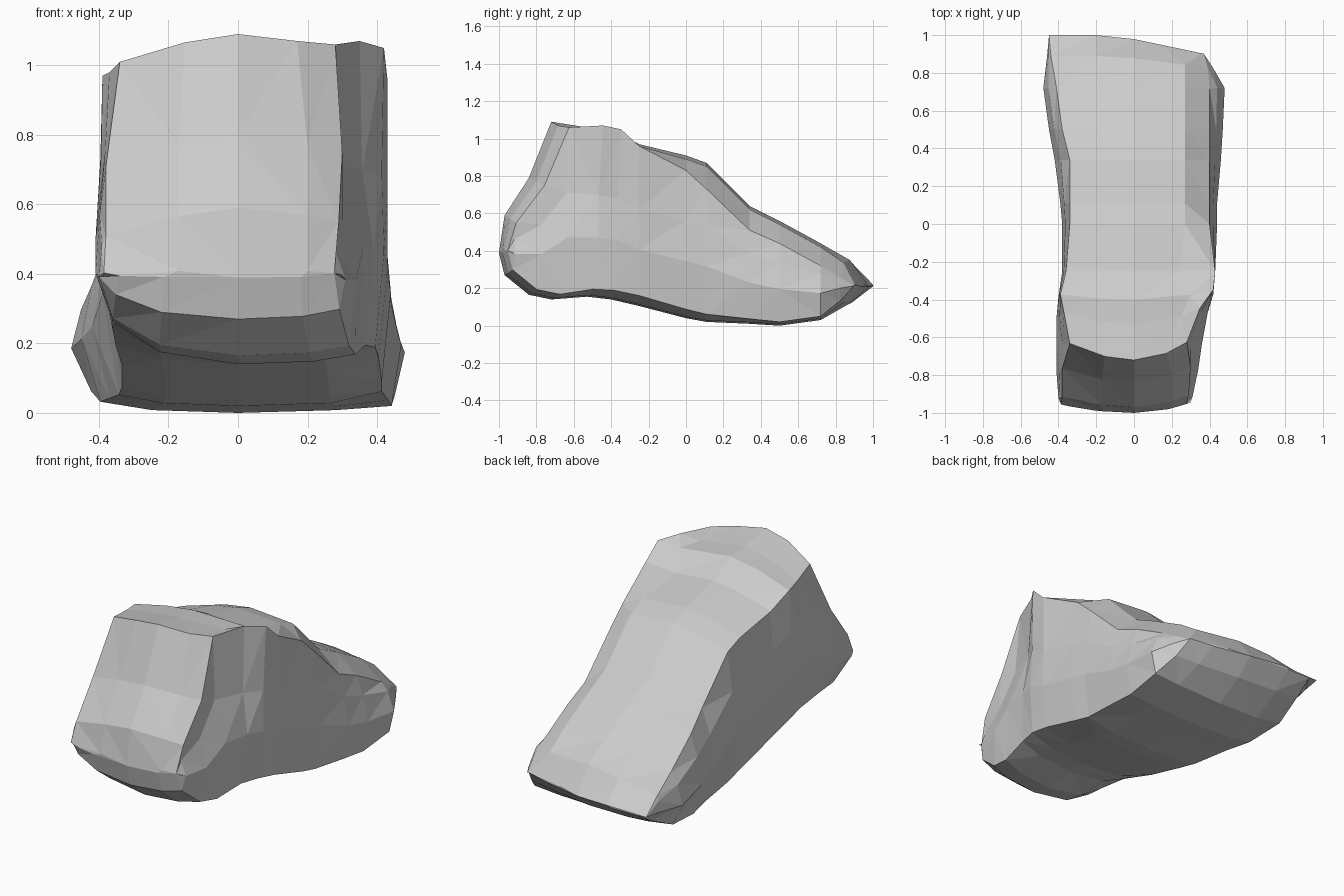
import bpy
import bmesh

default_cube = bpy.data.objects.get("Cube")
if default_cube:
    bpy.data.objects.remove(default_cube, do_unlink=True)

# Stone colour
stone = bpy.data.materials.new("stone grey")
stone.use_nodes = True
stone_colour = (0.6, 0.6, 0.6, 1)
stone.diffuse_color = stone_colour
stone.node_tree.nodes["Principled BSDF"].inputs["Base Color"].default_value = stone_colour

# Stations from front to back:
# y, top, bottom, left rim, left bulge, right crest, right rim, right bulge, rim drop
STATIONS = [
    (-1, .41, .39, -.38, -.39, .2, .29, .3, 0),
    (-.97, .59, .27, -.38, -.4, .2, .29, .31, .02),
    (-.84, .79, .165, -.38, -.41, .2, .3, .34, .02),
    (-.72, 1.09, .14, -.34, -.41, .17, .28, .36, .01),
    (-.53, 1.06, .155, -.37, -.41, .25, .35, .39, -.03),
    (-.4, 1.05, .14, -.39, -.4, .3, .42, .42, -.02),
    (-.25, .97, .105, -.36, -.38, .24, .43, .43, -.01),
    (0, .91, .04, -.34, -.38, .27, .4, .44, .06),
    (.11, .87, .02, -.34, -.39, .27, .4, .44, .12),
    (.34, .64, .01, -.34, -.42, .27, .4, .46, .11),
    (.5, .56, 0, -.38, -.45, .27, .4, .47, .1),
    (.72, .44, .03, -.41, -.48, .27, .4, .48, .1),
    (.89, .35, .12, -.44, -.46, .27, .39, .42, .08),
    (1, .22, .21, -.45, -.45, .13, .36, .37, 0),
]


def blend(start, end, amount):
    return start + (end - start) * amount


def section(y, top, bottom, left_rim, left_bulge, crest, right_rim, right_bulge, drop):
    """Outline of one slice, running over the top and back along the underside."""
    front = max(0, min(1, (-.3 - y) / .4))
    rear = max(0, (y - .72) / .28)
    height = top - bottom
    lip = min(.08, height * .25)
    lift = front * min(.09, height * .12)
    right_edge = max(.25, min(.7, .6 - .8 * y) - .35 * front)
    outline = [
        (left_rim, top - lip),
        (left_rim * .45, top - lip * .3),
        (0, top),
        (crest, top - lip * .25),
        (right_rim, top - lip * .25 - drop),
        (blend(right_rim, right_bulge, .5) * (1 - .06 * front), bottom + height * .6),
        (right_bulge, bottom + height * .35),
        (right_bulge * .94, bottom + lip * right_edge),
        (right_bulge * .6, bottom + lip * .1),
        (0, bottom),
        (left_bulge * .55, bottom + lip * .1 + lift * .3),
        (left_bulge * .88, bottom + lip * .4 + lift),
        (left_bulge, bottom + height * .38),
        (blend(left_rim, left_bulge, .6), bottom + height * .65),
    ]
    # The front is rounded in plan, more so on its +x corner; the rear edge runs askew
    points = []
    for x, z in outline:
        bend = .25 + .9 * z if x > 0 else .75 * z
        points.append((x, y + front * bend * x * x - rear * .21 * max(0, x + .1), z))
    return points


# Boulder body lofted through the slices
bm = bmesh.new()
rings = [[bm.verts.new(point) for point in section(*station)] for station in STATIONS]
for near, far in zip(rings, rings[1:]):
    for i in range(len(near)):
        j = (i + 1) % len(near)
        bm.faces.new((near[i], near[j], far[j], far[i]))
bm.faces.new(rings[0])
bm.faces.new(rings[-1])

# Chipped flat facets, with the pinched ends welded into edges
bmesh.ops.remove_doubles(bm, verts=bm.verts[:], dist=.022)
bmesh.ops.triangulate(bm, faces=bm.faces[:], quad_method='SHORT_EDGE')
bmesh.ops.recalc_face_normals(bm, faces=bm.faces[:])
mesh = bpy.data.meshes.new("boulder")
bm.to_mesh(mesh)
bm.free()
mesh.materials.append(stone)
boulder = bpy.data.objects.new("boulder", mesh)
bpy.context.collection.objects.link(boulder)
